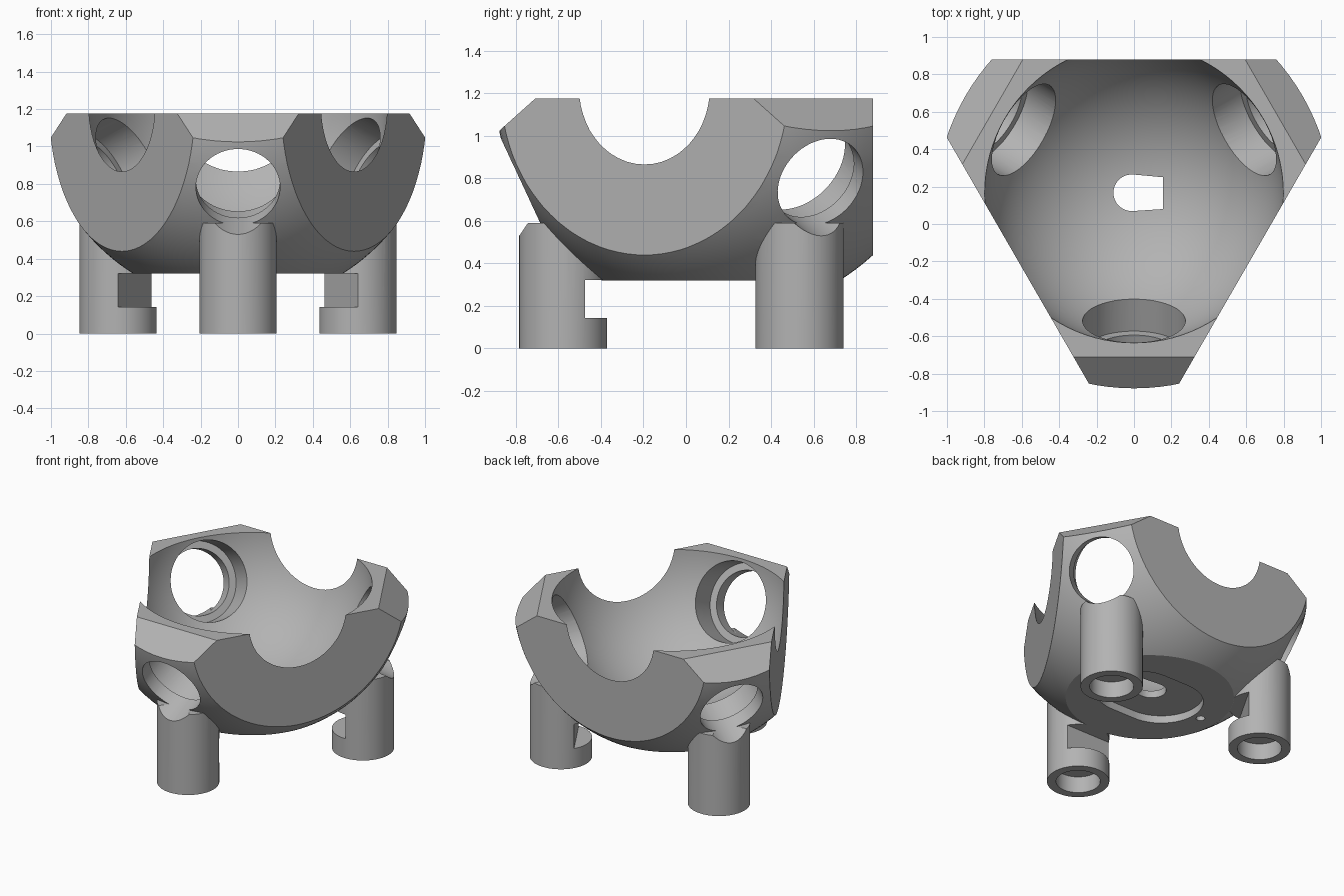
import bpy, bmesh, math
from mathutils import Vector, Matrix

if "Cube" in bpy.data.objects:
    bpy.data.objects.remove(bpy.data.objects["Cube"])

C = Vector((0, 0.163, 1.22))          # centre of the ball cup
OUT_R, IN_R = 1.06, 0.80
CORNERS = [math.radians(a) for a in (-90, 30, 150)]
SIDES = [math.radians(a) for a in (90, -30, 210)]

grey = bpy.data.materials.new("grey_plastic")
grey.diffuse_color = (0.45, 0.45, 0.45, 1)
grey.use_nodes = True
grey.node_tree.nodes["Principled BSDF"].inputs["Base Color"].default_value = grey.diffuse_color


def finish(name, bm):
    bmesh.ops.recalc_face_normals(bm, faces=bm.faces[:])
    me = bpy.data.meshes.new(name)
    bm.to_mesh(me)
    bm.free()
    me.materials.append(grey)
    ob = bpy.data.objects.new(name, me)
    bpy.context.collection.objects.link(ob)
    return ob


def cylinder(name, p, q, r, n=64):
    p, q = Vector(p), Vector(q)
    bm = bmesh.new()
    rot = (q - p).to_track_quat('Z', 'Y').to_matrix().to_4x4()
    bmesh.ops.create_cone(bm, cap_ends=True, segments=n, radius1=r, radius2=r,
                          depth=(q - p).length,
                          matrix=Matrix.Translation((p + q) / 2) @ rot)
    return finish(name, bm)


def prism(name, pts, z0, z1):
    bm = bmesh.new()
    f = bm.faces.new([bm.verts.new((x, y, z0)) for x, y in pts])
    ext = bmesh.ops.extrude_face_region(bm, geom=[f])
    vs = [v for v in ext["geom"] if isinstance(v, bmesh.types.BMVert)]
    bmesh.ops.translate(bm, verts=vs, vec=(0, 0, z1 - z0))
    return finish(name, bm)


def boolean(target, cutter, op='DIFFERENCE'):
    m = target.modifiers.new("bool", 'BOOLEAN')
    m.operation, m.solver, m.object = op, 'EXACT', cutter
    bpy.context.view_layer.objects.active = target
    bpy.ops.object.modifier_apply(modifier=m.name)
    bpy.data.objects.remove(cutter)


def sphere(name, r, planes=()):
    bm = bmesh.new()
    bmesh.ops.create_uvsphere(bm, u_segments=96, v_segments=64, radius=r,
                              matrix=Matrix.Translation(C))
    for co, no in planes:
        res = bmesh.ops.bisect_plane(bm, geom=bm.verts[:] + bm.edges[:] + bm.faces[:],
                                     plane_co=co, plane_no=no, clear_outer=True)
        edges = [e for e in res["geom_cut"] if isinstance(e, bmesh.types.BMEdge)]
        bmesh.ops.edgeloop_fill(bm, edges=edges)
    return finish(name, bm)


def radial(a, r, z):
    return Vector((C.x + r * math.cos(a), C.y + r * math.sin(a), z))


# cup shell: sphere trimmed by three sides, top, bottom and corner chamfers
planes = [(radial(a, 0.717, 1), radial(a, 1, 0) - radial(a, 0, 0)) for a in SIDES]
planes += [(Vector((0, 0, 1.175)), Vector((0, 0, 1))),
           (Vector((0, 0, 0.32)), Vector((0, 0, -1)))]
for a in CORNERS:
    planes.append((radial(a, 0.873, 1.175),
                   Vector((0.15 * math.cos(a), 0.15 * math.sin(a), 0.168))))
cup = sphere("ball_cup", OUT_R, planes)

# three posts with a board slot and a screw hole
for a in CORNERS:
    post = cylinder("post", radial(a, 0.741, 0), radial(a, 0.741, 0.59), 0.207)
    t = Vector((-math.sin(a), math.cos(a), 0)) * 0.3
    quad = [radial(a, 0.4, 0) - t, radial(a, 0.638, 0) - t,
            radial(a, 0.638, 0) + t, radial(a, 0.4, 0) + t]
    boolean(post, prism("slot", [(v.x, v.y) for v in quad], 0.143, 0.321))
    boolean(post, cylinder("screw_hole", radial(a, 0.741, -0.1),
                           radial(a, 0.741, 0.12), 0.147, 48))
    boolean(cup, post, 'UNION')

# hollow inside
boolean(cup, sphere("ball_space", IN_R))

# stepped bearing bores pointing at the ball centre
for a in CORNERS:
    e = math.radians(25)
    d = Vector((math.cos(a) * math.cos(e), math.sin(a) * math.cos(e), -math.sin(e)))
    boolean(cup, cylinder("wide_bore", C + d * 0.5, C + d * 0.94, 0.275))
    boolean(cup, cylinder("narrow_bore", C + d * 0.7, C + d * 1.35, 0.225))

# sensor pocket under the floor
pocket = []
for s, start in ((1, -90), (-1, 90)):
    for i in range(25):
        b = math.radians(start + i * 7.5)
        pocket.append((s * 0.10 + 0.28 * math.cos(b), C.y + 0.28 * math.sin(b)))
boolean(cup, prism("pocket", pocket, 0.2, 0.375))

# sensor window through the floor
window = [(0.155, 0.08), (0.155, 0.25)]
for i in range(17):
    b = math.radians(85 + i * 190 / 16)
    window.append((-0.012 + 0.098 * math.cos(b), 0.167 + 0.098 * math.sin(b)))
boolean(cup, prism("window", window, 0.25, 0.6))

# small screw holes beside the pocket
for s in (-1, 1):
    boolean(cup, cylinder("small_hole", (s * 0.44, C.y, 0.25), (s * 0.44, C.y, 0.42), 0.03, 12))

bpy.ops.object.select_all(action='DESELECT')
cup.select_set(True)
bpy.context.view_layer.objects.active = cup
bpy.ops.object.shade_smooth_by_angle(angle=math.radians(25))
